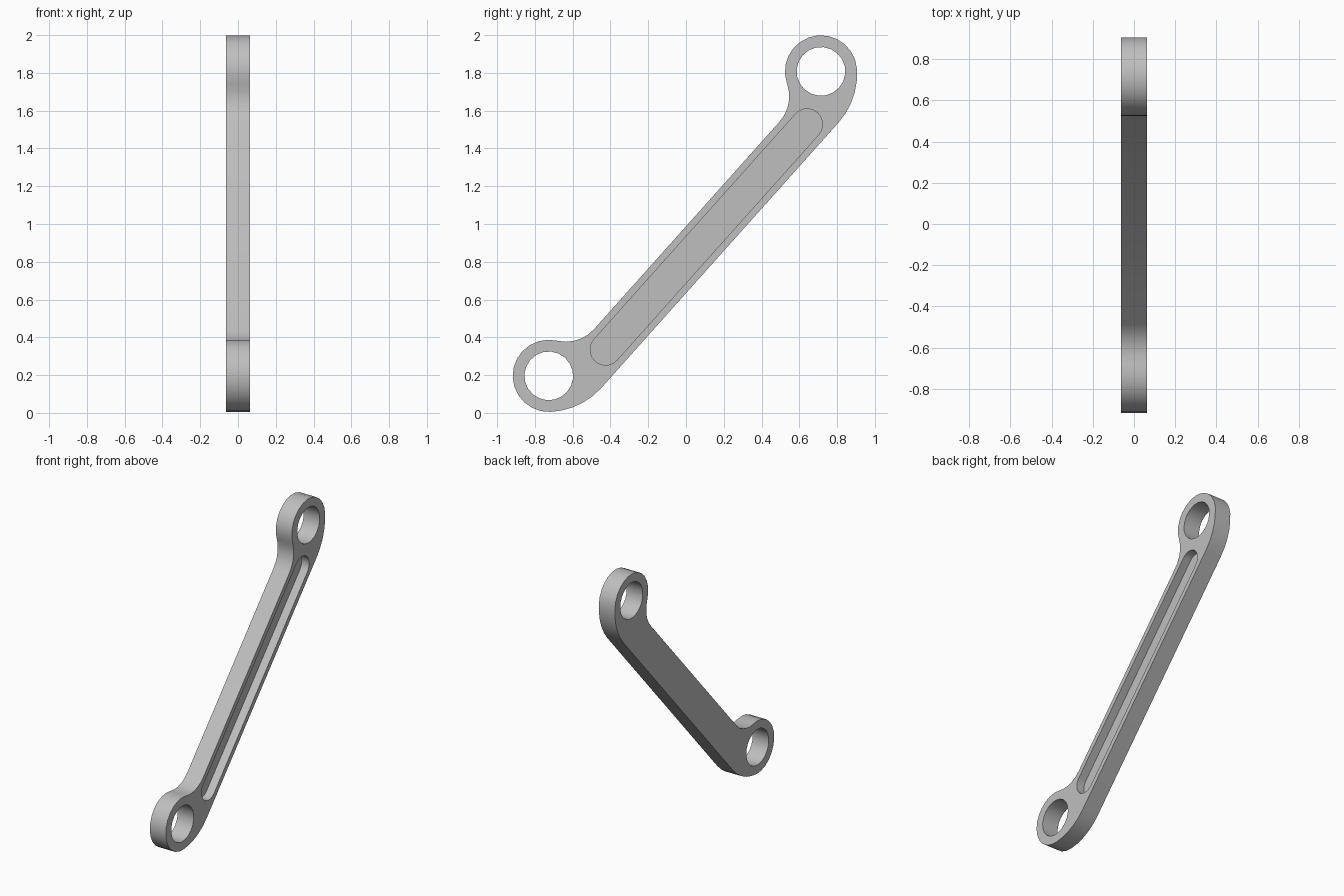
import bpy, bmesh, math
from mathutils import Vector

cube = bpy.data.objects.get("Cube")
if cube:
    bpy.data.objects.remove(cube, do_unlink=True)

HALF = 0.064                     # half the plate thickness
SPAN = 1.081                     # half the distance between the eyes
EYE_R, HOLE_R = 0.191, 0.129
TOP, BOTTOM = -0.014, -0.25      # arm edges, measured from the eye line
NECK_R, HEEL_R = 0.2, 0.387      # hollow and rounded blends into the eyes
CENTRE = Vector((0, -0.006, 1.002))
TILT = math.radians(48.2)
ALONG = Vector((0, math.cos(TILT), math.sin(TILT)))
ACROSS = Vector((0, -math.sin(TILT), math.cos(TILT)))

metal = bpy.data.materials.new("grey metal")
metal.use_nodes = True
grey = (0.52, 0.52, 0.52, 1)
metal.diffuse_color = grey
metal.node_tree.nodes["Principled BSDF"].inputs["Base Color"].default_value = grey


def arc(u, v, r, start, end, steps):
    angles = [start + (end - start) * i / steps for i in range(steps + 1)]
    return [(u + r * math.cos(a), v + r * math.sin(a)) for a in angles]


def prism(name, outline, x0, x1):
    """Extrude an outline, given in arm directions, from x0 to x1."""
    bm = bmesh.new()
    verts = [bm.verts.new(CENTRE + ALONG * u + ACROSS * v + Vector((x0, 0, 0)))
             for u, v in outline]
    face = bm.faces.new(verts)
    new = bmesh.ops.extrude_face_region(bm, geom=[face])["geom"]
    bmesh.ops.translate(bm, vec=(x1 - x0, 0, 0),
                        verts=[g for g in new if isinstance(g, bmesh.types.BMVert)])
    bmesh.ops.recalc_face_normals(bm, faces=bm.faces)
    mesh = bpy.data.meshes.new(name)
    bm.to_mesh(mesh)
    bm.free()
    mesh.materials.append(metal)
    obj = bpy.data.objects.new(name, mesh)
    bpy.context.collection.objects.link(obj)
    return obj


# One end of the link: rounded heel, eye, then hollow neck
quarter = math.pi / 2
heel = math.acos((HEEL_R + BOTTOM) / (HEEL_R - EYE_R)) - quarter
neck_v = TOP + NECK_R
neck_u = math.sqrt((EYE_R + NECK_R) ** 2 - neck_v ** 2)
neck = math.atan2(neck_v, -neck_u)
end = arc(SPAN - (HEEL_R - EYE_R) * math.cos(heel),
          -(HEEL_R - EYE_R) * math.sin(heel), HEEL_R, -quarter, heel, 5)
end += arc(SPAN, 0, EYE_R, heel, neck, 13)[1:]
end += arc(SPAN - neck_u, neck_v, NECK_R, neck - math.pi, -quarter, 5)[1:]

# Mirror the end to close the outline
outline = end + [(-u, v) for u, v in reversed(end)]
link = prism("link_arm", outline, -HALF, HALF)

# Cutters: two eye holes and a slot sunk halfway into one face
cutters = [prism("hole_cutter", arc(s * SPAN, 0, HOLE_R, 0, 2 * math.pi, 20)[:-1], -1, 1)
           for s in (-1, 1)]
middle = (TOP + BOTTOM) / 2
slot = arc(0.823, middle, 0.082, -quarter, quarter, 10)
slot += arc(-0.777, middle, 0.082, quarter, 3 * quarter, 10)
cutters.append(prism("slot_cutter", slot, 0.004, 1))

bpy.context.view_layer.objects.active = link
link.select_set(True)
for cutter in cutters:
    cut = link.modifiers.new("cut", "BOOLEAN")
    cut.operation, cut.solver, cut.object = "DIFFERENCE", "EXACT", cutter
    bpy.ops.object.modifier_apply(modifier=cut.name)
    bpy.data.objects.remove(cutter, do_unlink=True)

bpy.ops.object.shade_smooth_by_angle(angle=math.radians(30))
